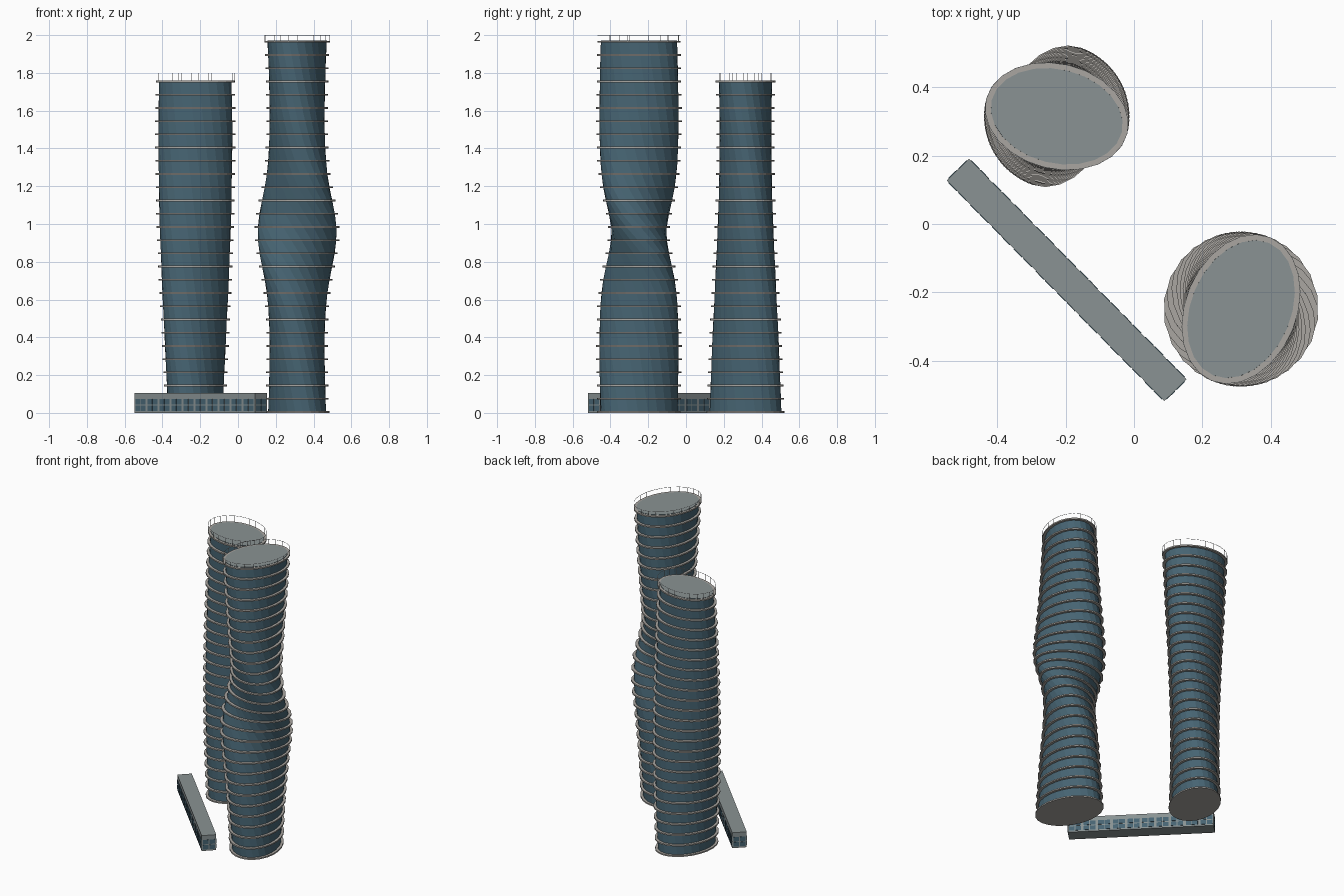
import bpy, bmesh, math
from mathutils import Matrix, Vector

cube = bpy.data.objects.get("Cube")
if cube:
    bpy.data.objects.remove(cube, do_unlink=True)


def material(name, srgb):
    colour = [(c / 255) ** 2.2 for c in srgb] + [1]
    mat = bpy.data.materials.new(name)
    mat.use_nodes = True
    mat.diffuse_color = colour
    mat.node_tree.nodes["Principled BSDF"].inputs["Base Color"].default_value = colour
    return mat


GLASS = material("blue grey glass", (72, 100, 114))
SLAB = material("warm concrete", (168, 165, 160))
ROOF = material("grey roof", (136, 145, 146))
RAIL = material("pale railing", (215, 218, 220))
SIDES = 24
STOREY = 0.07
THICK = 0.009


def finish(name, bm, *mats):
    bmesh.ops.recalc_face_normals(bm, faces=bm.faces)
    mesh = bpy.data.meshes.new(name)
    bm.to_mesh(mesh)
    bm.free()
    for mat in mats:
        mesh.materials.append(mat)
    obj = bpy.data.objects.new(name, mesh)
    bpy.context.collection.objects.link(obj)
    return obj


def ellipse(bm, centre, a, b, turn, z):
    """Ring of vertices on an ellipse turned about its centre."""
    spin = Matrix.Rotation(turn, 3, "Z")
    ring = []
    for i in range(SIDES):
        t = math.tau * i / SIDES
        p = spin @ Vector((a * math.cos(t), b * math.sin(t), 0))
        ring.append(bm.verts.new((centre[0] + p.x, centre[1] + p.y, z)))
    return ring


def bridge(bm, low, high):
    for i in range(SIDES):
        j = (i + 1) % SIDES
        bm.faces.new((low[i], low[j], high[j], high[i]))


def box(bm, centre, size):
    place = Matrix.Translation(centre) @ Matrix.Diagonal((*size, 1))
    bmesh.ops.create_cube(bm, size=1, matrix=place)


def tower(name, centre, a, b, storeys, twist, rail_top):
    over = 0.017
    top = storeys * STOREY
    roof = top + THICK + 0.002

    # Twisting glass skin, with a grey roof cap
    bm = bmesh.new()
    heights = [0.002] + [k * STOREY for k in range(1, storeys)] + [roof]
    rings = [ellipse(bm, centre, a, b, twist(z), z) for z in heights]
    for low, high in zip(rings, rings[1:]):
        bridge(bm, low, high)
    bm.faces.new(rings[0])
    cap = bm.faces.new(rings[-1])
    cap.material_index = 1
    finish(name + "_glass", bm, GLASS, ROOF)

    # Overhanging floor slabs
    bm = bmesh.new()
    for k in range(storeys + 1):
        z = k * STOREY
        low, high = [ellipse(bm, centre, a + over, b + over, twist(z), h)
                     for h in (z, z + THICK)]
        bridge(bm, low, high)
        bm.faces.new(low)
        bm.faces.new(high)
    finish(name + "_floor_slabs", bm, SLAB)

    # Thin roof railing: handrail and posts
    bm = bmesh.new()
    wire = 0.0016
    loops = []
    for inset, z in ((0, rail_top - wire), (0, rail_top),
                     (wire, rail_top), (wire, rail_top - wire)):
        r = over - inset
        loops.append(ellipse(bm, centre, a + r, b + r, twist(top), z))
    for low, high in zip(loops, loops[1:] + loops[:1]):
        bridge(bm, low, high)
    posts = [v.co.copy() for v in loops[3]]
    base = top + THICK
    for p in posts:
        box(bm, (p.x, p.y, (base + rail_top) / 2), (wire, wire, rail_top - base))
    finish(name + "_roof_railing", bm, RAIL)


def tall_twist(z):
    t = z - 0.95
    return math.radians(180 - 60 * math.tanh(t / 0.3) - 52 * t)


def short_twist(z):
    return math.radians(70 - 84 * z / 1.76)


tower("tall_tower", (0.313, -0.249), 0.21, 0.146, 28, tall_twist, 2.0)
tower("short_tower", (-0.226, 0.315), 0.196, 0.137, 25, short_twist, 1.8)

# Long low podium set diagonally
LENGTH, WIDTH, HEIGHT = 0.906, 0.091, 0.105
place = Matrix.Translation((-0.197, -0.1635, 0)) @ Matrix.Rotation(math.radians(-45.4), 4, "Z")
bm = bmesh.new()
box(bm, (0, 0, HEIGHT / 2), (LENGTH, WIDTH, HEIGHT))
finish("podium", bm, ROOF).matrix_world = place

# Podium windows: pairs of panes in two rows on every side
bm = bmesh.new()
BAYS = 10
bay = LENGTH / BAYS
for z in (0.025, 0.06):
    for side in (-1, 1):
        for i in range(BAYS):
            for half in (-1, 1):
                x = (i + 0.5 - BAYS / 2) * bay + half * bay * 0.22
                box(bm, (x, side * WIDTH / 2, z), (bay * 0.38, 0.004, 0.029))
        for half in (-1, 1):
            box(bm, (side * LENGTH / 2, half * WIDTH * 0.22, z), (0.004, WIDTH * 0.38, 0.029))
finish("podium_windows", bm, GLASS).matrix_world = place
